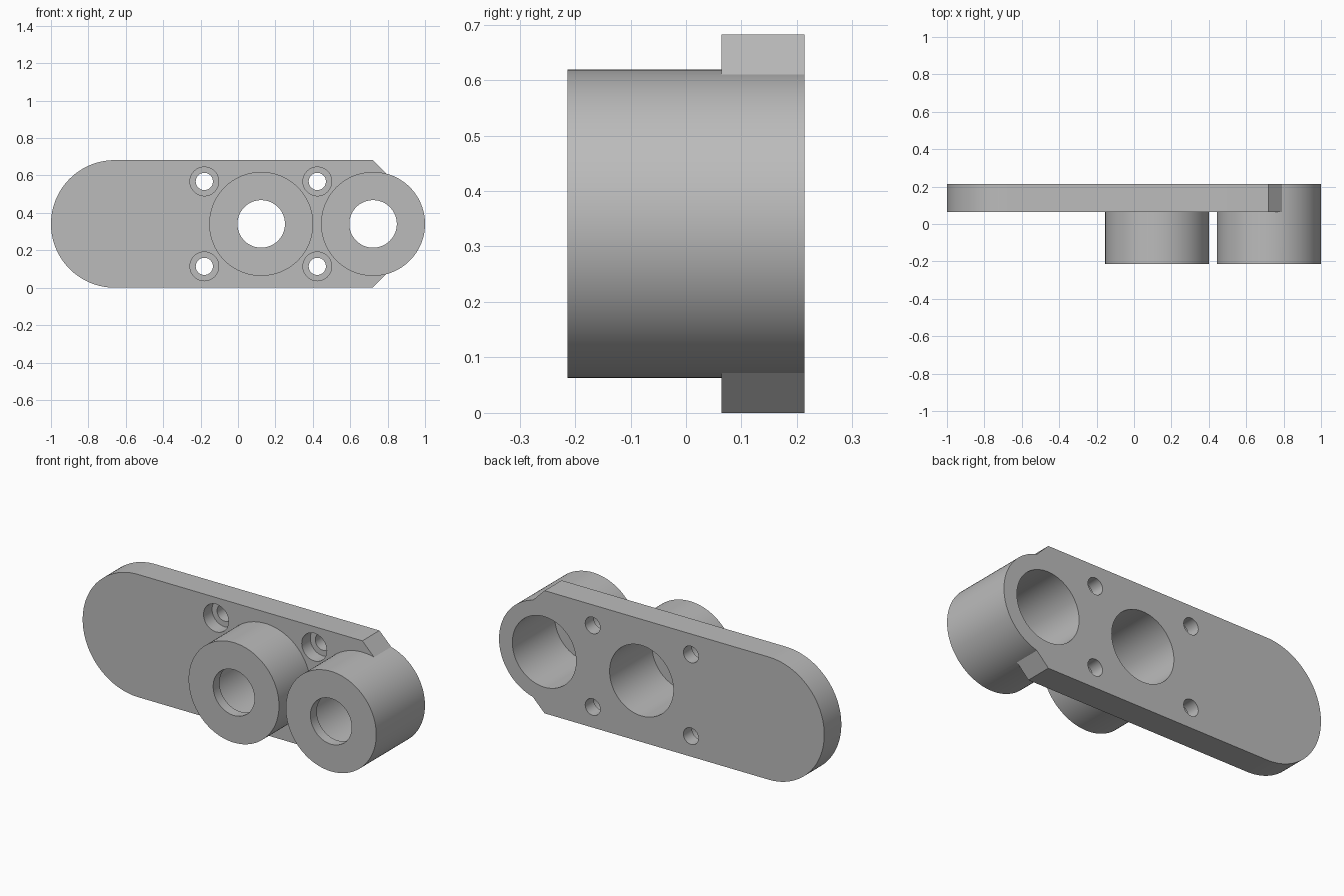
import bpy, bmesh, math

cube = bpy.data.objects.get("Cube")
if cube:
    bpy.data.objects.remove(cube, do_unlink=True)

FRONT, STEP, BACK = -0.214, 0.064, 0.214   # depths of boss front, plate front, plate back
HEIGHT = 0.682
MID = HEIGHT / 2
BOSS_R, BORE_R, HOLE_R = 0.278, 0.196, 0.127
BOSS_X = {"middle": 0.124, "end": 0.722}

grey = bpy.data.materials.new("plain grey")
grey.use_nodes = True
grey.diffuse_color = (0.5, 0.5, 0.5, 1)
grey.node_tree.nodes["Principled BSDF"].inputs["Base Color"].default_value = (0.5, 0.5, 0.5, 1)


def loft(name, loops):
    """Closed solid through matching loops of points, capped at both ends."""
    bm = bmesh.new()
    rings = [[bm.verts.new(p) for p in loop] for loop in loops]
    bm.faces.new(rings[0])
    bm.faces.new(rings[-1])
    n = len(rings[0])
    for a, b in zip(rings, rings[1:]):
        for i in range(n):
            j = (i + 1) % n
            bm.faces.new((a[i], a[j], b[j], b[i]))
    bmesh.ops.recalc_face_normals(bm, faces=bm.faces)
    mesh = bpy.data.meshes.new(name)
    bm.to_mesh(mesh)
    bm.free()
    mesh.materials.append(grey)
    obj = bpy.data.objects.new(name, mesh)
    bpy.context.collection.objects.link(obj)
    return obj


def turned(name, x, z, profile, sides=96):
    """Round solid along y from (depth, radius) pairs."""
    angles = [math.tau * i / sides for i in range(sides)]
    return loft(name, [[(x + r * math.cos(a), y, z + r * math.sin(a)) for a in angles]
                       for y, r in profile])


def combine(target, other, operation):
    mod = target.modifiers.new(other.name, "BOOLEAN")
    mod.operation = operation
    mod.solver = "EXACT"
    mod.object = other
    bpy.context.view_layer.objects.active = target
    bpy.ops.object.modifier_apply(modifier=mod.name)
    bpy.data.objects.remove(other, do_unlink=True)


# Plate: rounded on one end, chamfered corners on the other
outline = [(0.72, 0), (0.80, 0.08), (0.80, HEIGHT - 0.08), (0.72, HEIGHT)]
for i in range(65):
    a = math.pi / 2 + math.pi * i / 64
    outline.append((-1 + MID + MID * math.cos(a), MID + MID * math.sin(a)))
bracket = loft("bracket_plate", [[(x, y, z) for x, z in outline] for y in (STEP, BACK)])

# Round bosses; the end one runs through the plate
combine(bracket, turned("middle_boss", BOSS_X["middle"], MID,
                        [(FRONT, BOSS_R), (STEP + 0.05, BOSS_R)]), "UNION")
combine(bracket, turned("end_boss", BOSS_X["end"], MID,
                        [(FRONT, BOSS_R), (BACK, BOSS_R)]), "UNION")

# Wide bores from the back, leaving a thin lip with a smaller hole at the front
LIP = FRONT + 0.056
for name, x in BOSS_X.items():
    combine(bracket, turned(name + "_bore", x, MID,
                            [(FRONT - 0.1, HOLE_R), (LIP, HOLE_R),
                             (LIP, BORE_R), (BACK + 0.1, BORE_R)]), "DIFFERENCE")

# Counterbored screw holes around the middle boss
SEAT = STEP + 0.075
for x in (-0.18, 0.424):
    for z in (MID - 0.227, MID + 0.227):
        combine(bracket, turned("screw_hole", x, z,
                                [(STEP - 0.05, 0.077), (SEAT, 0.077),
                                 (SEAT, 0.046), (BACK + 0.1, 0.046)], 48), "DIFFERENCE")

bpy.ops.object.select_all(action="DESELECT")
bracket.select_set(True)
bpy.context.view_layer.objects.active = bracket
bpy.ops.object.shade_smooth_by_angle(angle=math.radians(30))
